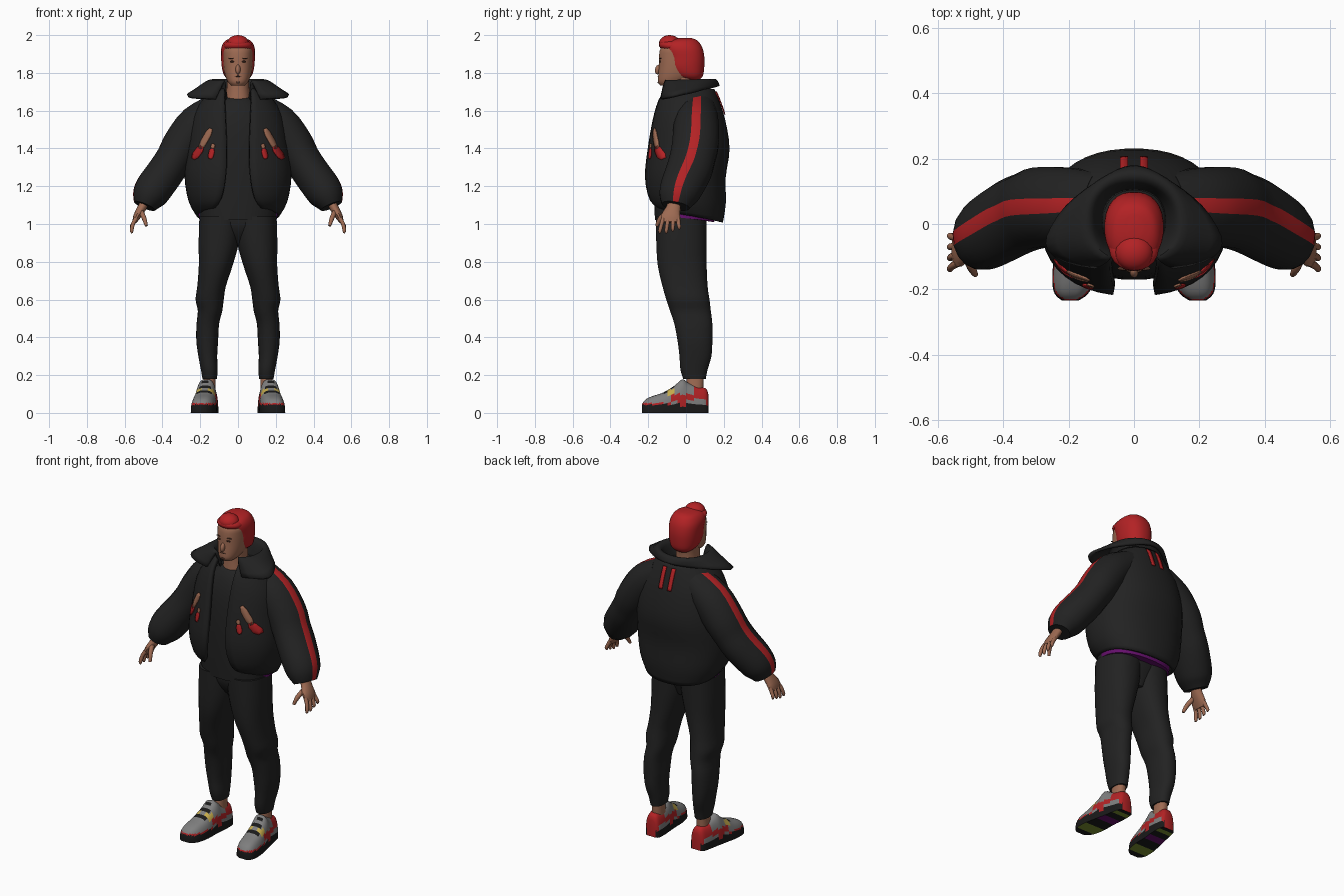
import bpy, bmesh
from math import sin, cos, pi, asin
from mathutils import Vector, Matrix

if "Cube" in bpy.data.objects:
    bpy.data.objects.remove(bpy.data.objects["Cube"], do_unlink=True)


def material(name, r, g, b):
    m = bpy.data.materials.new(name)
    m.use_nodes = True
    m.diffuse_color = (r, g, b, 1)
    bsdf = m.node_tree.nodes["Principled BSDF"]
    bsdf.inputs["Base Color"].default_value = (r, g, b, 1)
    bsdf.inputs["Roughness"].default_value = 0.8
    return m


BLACK = material("black cloth", .016, .016, .016)
SKIN = material("skin", .34, .145, .085)
RED = material("red", .45, .016, .018)
GREY = material("shoe grey", .21, .21, .21)
SOLE = material("sole black", .01, .01, .01)
YELLOW = material("yellow", .55, .4, .07)
GREEN = material("green", .2, .28, .03)
PURPLE = material("purple", .13, .005, .15)
BROWN = material("dark brown", .075, .032, .02)


def finish(name, bm, mats, rule=None, mirror=False, thick=0, angle=50):
    bmesh.ops.recalc_face_normals(bm, faces=bm.faces)
    for i, f in enumerate(bm.faces):
        if rule:
            f.material_index = rule(i, f)
    mesh = bpy.data.meshes.new(name)
    bm.to_mesh(mesh)
    bm.free()
    ob = bpy.data.objects.new(name, mesh)
    bpy.context.collection.objects.link(ob)
    for m in mats:
        mesh.materials.append(m)
    if thick:
        mod = ob.modifiers.new("thickness", 'SOLIDIFY')
        mod.thickness, mod.offset = thick, 0
    if mirror:
        ob.modifiers.new("mirror", 'MIRROR').use_clip = False
    for o in bpy.context.selected_objects:
        o.select_set(False)
    ob.select_set(True)
    bpy.context.view_layer.objects.active = ob
    bpy.ops.object.shade_smooth_by_angle(angle=angle * pi / 180)


def smooth_path(rows, k=3):
    """Catmull-Rom resampling of rows of numbers."""
    out = []
    for i in range(len(rows) - 1):
        a, b, c, d = (rows[min(max(i + j, 0), len(rows) - 1)] for j in (-1, 0, 1, 2))
        for s in range(k):
            t = s / k
            out.append(tuple(q + .5 * t * (r - p + t * (2*p - 5*q + 4*r - w + t * (3*(q - r) + w - p)))
                             for p, q, r, w in zip(a, b, c, d)))
    return out + [rows[-1]]


def skin_rings(rings, closed=True):
    bm = bmesh.new()
    vs = [[bm.verts.new(p) for p in ring] for ring in rings]
    n = len(vs[0])
    for a, b in zip(vs, vs[1:]):
        for i in range(n if closed else n - 1):
            j = (i + 1) % n
            bm.faces.new((a[i], a[j], b[j], b[i]))
    if closed:
        bm.faces.new(vs[0])
        bm.faces.new(vs[-1])
    return bm


def power(v, e):
    return abs(v) ** e * (1 if v >= 0 else -1)


def row(front, back, z, rx, x=0.0, tilt=0.0, gap=0.0, egg=0.0):
    return (x, (front + back) / 2, z, rx, (back - front) / 2, tilt, gap, egg)


E = .88


def loft(name, rows, mats, n=28, opened=False, **kw):
    """Stack of level rounded sections; an opened one has a gap in front."""
    rings = []
    for x, y, z, rx, ry, tilt, gap, egg in smooth_path(rows):
        t0 = asin(min(1, gap / rx) ** (1 / E)) if opened else pi / n
        span = 2 * pi - 2 * t0
        ts = [t0 + span * i / (n - 1) for i in range(n)]
        rings.append([(x + rx * power(sin(t), E) * (1 + egg * cos(t)), y - ry * power(cos(t), E),
                       z + tilt * cos(t)) for t in ts])
    finish(name, skin_rings(rings, not opened), mats, **kw)


def tube(path, n=16):
    """Rings across a bent path of (x, y, z, outward radius, depth radius)."""
    pts = smooth_path(path)
    rings = []
    for i, (x, y, z, ru, rv) in enumerate(pts):
        d = Vector(pts[min(i + 1, len(pts) - 1)][:3]) - Vector(pts[max(i - 1, 0)][:3])
        u = d.cross(Vector((0, 1, 0))).normalized()
        v = u.cross(d).normalized()
        angles = [2 * pi * (k + .5) / n for k in range(n)]
        rings.append([Vector((x, y, z)) + u * ru * cos(a) + v * rv * sin(a) for a in angles])
    return skin_rings(rings)


def ellipsoid(name, c, r, mat, mirror=False, tilt=0):
    bm = bmesh.new()
    m = Matrix.Translation(c) @ Matrix.Rotation(tilt, 4, 'X') @ Matrix.Diagonal((*r, 1))
    bmesh.ops.create_uvsphere(bm, u_segments=20, v_segments=12, radius=1, matrix=m)
    finish(name, bm, [mat], mirror=mirror)


# Trousers, bagging at knee and shin
loft("trouser_legs", [
    row(-.015, .105, .18, .038, .15), row(-.03, .115, .23, .045, .152), row(-.035, .135, .30, .05, .16),
    row(-.045, .14, .38, .058, .163), row(-.062, .14, .47, .06, .16), row(-.085, .132, .54, .065, .148),
    row(-.105, .125, .60, .075, .15), row(-.125, .115, .67, .076, .14),
    row(-.15, .11, .78, .09, .118), row(-.158, .11, .90, .107, .102), row(-.16, .11, 1.04, .113, .092)],
    [BLACK], mirror=True)
loft("trouser_hips", [row(-.08, .06, .885, .04), row(-.125, .08, .94, .1),
                      row(-.15, .1, 1.0, .16), row(-.15, .11, 1.08, .19)], [BLACK])
loft("jacket_lining", [row(-.145, .15, 1.03, .208, tilt=.02), row(-.14, .155, 1.06, .21)], [PURPLE])

# Shirt
loft("shirt", [row(-.165, .12, 1.02, .2), row(-.17, .13, 1.15, .21), row(-.17, .14, 1.35, .21),
               row(-.155, .13, 1.52, .2), row(-.125, .1, 1.62, .13),
               row(-.095, .07, 1.68, .075, tilt=-.018)], [BLACK])

# Open jacket body
body = [row(-.15, .185, 1.05, .21, tilt=.04, gap=.13), row(-.19, .2, 1.12, .25, tilt=.01, gap=.09),
        row(-.21, .2, 1.25, .272, gap=.065), row(-.195, .22, 1.40, .26, gap=.06),
        row(-.17, .197, 1.55, .235, gap=.065), row(-.145, .165, 1.65, .18, gap=.07),
        row(-.115, .14, 1.71, .12, gap=.07)]
loft("jacket_body", body, [BLACK], n=40, opened=True, thick=.022)

# Tall folded collar with wide front points
loft("collar", [row(-.09, .11, 1.66, .10, gap=.06), row(-.115, .13, 1.745, .13, gap=.07),
                row(-.12, .155, 1.752, .16, tilt=-.008, gap=.07, egg=.15),
                row(-.135, .172, 1.695, .232, tilt=-.035, gap=.075, egg=.6)],
     [BLACK], n=36, opened=True, thick=.016)


# Thin patches lying on the jacket
def jacket_point(x, z, back):
    rows = smooth_path(body)
    for a, b in zip(rows, rows[1:]):
        if a[2] <= z <= b[2]:
            t = (z - a[2]) / (b[2] - a[2])
            cy, rx, ry = (a[k] + (b[k] - a[k]) * t for k in (1, 3, 4))
            d = ry * (1 - min(1, abs(x) / rx) ** (2 / E)) ** (E / 2) + .017
            return (x, cy + d if back else cy - d, z)


def patch(name, start, end, width, mat, back=False):
    a, b = Vector(start), Vector(end)
    side = Vector((b.y - a.y, a.x - b.x)).normalized() * width / 2
    rings = []
    for i in range(9):
        c = a.lerp(b, i / 8)
        w = side * (1 if back else min(1, .5 + i / 4, .5 + (8 - i) / 4))
        rings.append([jacket_point(*(c + w * s), back) for s in (-1, 0, 1)])
    finish(name, skin_rings(rings, False), [mat], mirror=True, thick=.006)


patch("pocket_slash", (.142, 1.505), (.2, 1.40), .032, SKIN)
patch("pocket_red_outer", (.19, 1.41), (.238, 1.345), .036, RED)
patch("pocket_red_inner", (.135, 1.40), (.148, 1.345), .028, RED)
patch("pocket_skin_inner", (.13, 1.425), (.136, 1.40), .02, SKIN)
patch("back_stripes", (.03, 1.70), (.03, 1.58), .024, RED, back=True)

# Sleeves with a stripe down the outside
SIDES = 16
finish("sleeves", tube([
    (.10, .06, 1.615, .085, .10), (.21, .055, 1.53, .108, .12), (.29, .05, 1.425, .108, .125),
    (.335, .035, 1.35, .1, .122), (.38, .015, 1.28, .1, .122), (.445, -.025, 1.19, .1, .113),
    (.475, -.045, 1.14, .088, .1), (.495, -.055, 1.095, .06, .075)], SIDES),
    [BLACK, RED], rule=lambda i, f: int(len(f.verts) == 4 and i % SIDES == SIDES - 1), mirror=True)

# Hands
finish("palms", tube([(.485, -.055, 1.13, .024, .032), (.512, -.068, 1.08, .024, .04),
                      (.535, -.08, 1.04, .02, .052), (.548, -.082, 1.01, .012, .047)], 12),
       [SKIN], mirror=True)
for i, name in enumerate(["little", "ring", "middle", "index"]):
    y, tip, spread = -.042 - .026 * i, .985 - .01 * min(i, 2), .006 - .008 * i
    finish(name + "_fingers", tube([(.54, y, 1.03, .012, .012), (.556, y + spread / 2, 1.0, .011, .011),
                                    (.563, y + spread, tip, .01, .01),
                                    (.56, y + spread, tip - .013, .005, .005)], 8),
           [SKIN], mirror=True)
finish("thumbs", tube([(.515, -.09, 1.07, .014, .016), (.497, -.135, 1.03, .013, .014),
                       (.485, -.155, .99, .008, .009)], 8), [SKIN], mirror=True)

# Neck and head
loft("neck", [row(-.095, .06, 1.64, .07), row(-.09, .05, 1.72, .06), row(-.09, .06, 1.80, .06)], [SKIN])
loft("head", [row(-.135, -.05, 1.732, .035), row(-.148, .0, 1.752, .054), row(-.147, .05, 1.79, .07),
              row(-.144, .075, 1.84, .078), row(-.143, .08, 1.89, .08), row(-.135, .075, 1.93, .078),
              row(-.10, .05, 1.965, .05)], [SKIN])
ellipsoid("nose", (0, -.147, 1.818), (.013, .017, .026), SKIN, tilt=-.25)
ellipsoid("eyes", (.031, -.138, 1.86), (.013, .005, .005), BROWN, mirror=True)
ellipsoid("eyebrows", (.033, -.136, 1.877), (.018, .006, .003), BROWN, mirror=True)
ellipsoid("mouth", (0, -.146, 1.782), (.02, .004, .003), BROWN)
ellipsoid("chin_beard", (0, -.144, 1.75), (.012, .006, .007), BROWN)

# Hair: close sides reaching to the nape, swept-up front
loft("hair", [row(.0, .07, 1.762, .045), row(-.065, .09, 1.785, .073), row(-.10, .097, 1.83, .086),
              row(-.105, .098, 1.88, .09), row(-.12, .09, 1.925, .09), row(-.12, .075, 1.955, .08),
              row(-.08, .055, 1.975, .06), row(-.04, .03, 1.984, .025)], [RED])
ellipsoid("hair_front", (0, -.075, 1.943), (.076, .069, .034), RED, tilt=-.1)
ellipsoid("hair_quiff", (0, -.087, 1.957), (.058, .056, .043), RED)

# Shoes, coloured by height and length
shoe = [(.118, .152, .03, .10), (.105, .153, .045, .13), (.06, .157, .053, .14), (.01, .163, .056, .16),
        (-.02, .168, .058, .178), (-.06, .173, .061, .145), (-.12, .18, .067, .108),
        (-.18, .187, .063, .088), (-.215, .192, .05, .07), (-.234, .195, .026, .045)]
N = 26


def shoe_colour(i, f):
    c = f.calc_center_median()
    if f.normal.z < -.9:
        return 5 if -.05 < c.y < .01 else 4 if -.19 < c.y < -.12 or .06 < c.y < .09 else 1
    if c.z < .043:
        return 1
    if c.y > .04:
        return 2 if c.z > .075 or c.y > .1 else 0
    if c.y > -.07 and .062 < c.z < .1 or c.z < .052:
        return 2
    if -.1 < c.y < -.055 and .09 < c.z < .125 and f.normal.z < .85:
        return 3
    return 1 if -.11 < c.y < -.02 and f.normal.z > .7 and i // (N + 1) % 2 else 0


finish("shoes", skin_rings([[(x + w * power(cos(pi * k / N), .65), y, zt * abs(sin(pi * k / N)) ** .8)
                             for k in range(N + 1)] for y, x, w, zt in smooth_path(shoe)]),
       [GREY, SOLE, RED, YELLOW, GREEN, PURPLE], rule=shoe_colour, mirror=True)
loft("ankles", [row(.0, .09, .10, .034, .152), row(.005, .095, .22, .03, .15)], [SKIN], mirror=True)
